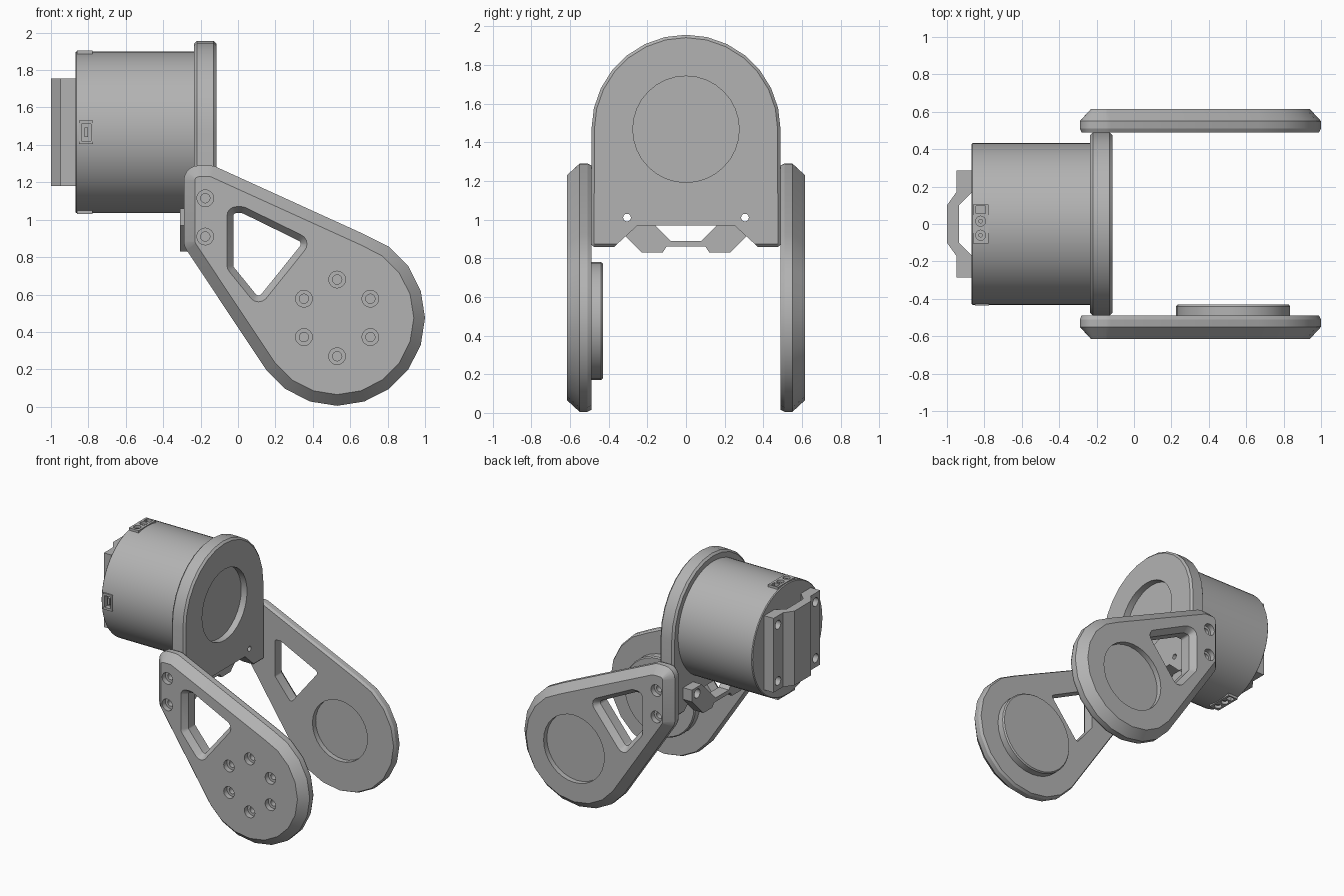
import bpy, bmesh, math

if "Cube" in bpy.data.objects:
    bpy.data.objects.remove(bpy.data.objects["Cube"])

grey = bpy.data.materials.new("plain_grey")
grey.use_nodes = True
grey.diffuse_color = (0.45, 0.45, 0.45, 1)
grey.node_tree.nodes["Principled BSDF"].inputs["Base Color"].default_value = (0.45, 0.45, 0.45, 1)
parts = []

# Profile coordinates (a, b) at level l, placed along an axis
PLACE = {"x": lambda a, b, l: (l, a, b),
         "y": lambda a, b, l: (a, l, b),
         "z": lambda a, b, l: (b, a, l)}


def finish(bm, name):
    bmesh.ops.recalc_face_normals(bm, faces=bm.faces)
    mesh = bpy.data.meshes.new(name)
    bm.to_mesh(mesh)
    bm.free()
    mesh.materials.append(grey)
    obj = bpy.data.objects.new(name, mesh)
    bpy.context.collection.objects.link(obj)
    parts.append(obj)
    return obj


def hull(name, circles, axis, rings, n=32):
    """Solid wrapped around circles (a, b, r), inset differently at each level."""
    bm = bmesh.new()
    for level, inset in rings:
        for a, b, r in circles:
            for i in range(n):
                t = math.tau * i / n
                p = (a + (r - inset) * math.cos(t), b + (r - inset) * math.sin(t), level)
                bm.verts.new(PLACE[axis](*p))
    res = bmesh.ops.convex_hull(bm, input=bm.verts)
    loose = {v for v in res["geom_interior"] + res["geom_unused"]
             if isinstance(v, bmesh.types.BMVert)}
    bmesh.ops.delete(bm, geom=list(loose), context="VERTS")
    bmesh.ops.dissolve_limit(bm, angle_limit=0.01, verts=bm.verts, edges=bm.edges)
    return finish(bm, name)


def disc(name, a, b, r, axis, l0, l1, n=32):
    return hull(name, [(a, b, r)], axis, [(l0, 0), (l1, 0)], n)


def prism(name, pts, axis, l0, l1):
    bm = bmesh.new()
    low, high = ([bm.verts.new(PLACE[axis](a, b, l)) for a, b in pts] for l in (l0, l1))
    bm.faces.new(low)
    bm.faces.new(high)
    for i in range(len(pts)):
        j = (i + 1) % len(pts)
        bm.faces.new((low[i], low[j], high[j], high[i]))
    return finish(bm, name)


def rect(a, b, w, h):
    return [(a - w, b - h), (a + w, b - h), (a + w, b + h), (a - w, b + h)]


def mirrored(half):
    return half + [(-a, b) for a, b in reversed(half)]


def cut(obj, *cutters):
    for c in cutters:
        mod = obj.modifiers.new("cut", "BOOLEAN")
        mod.operation, mod.solver, mod.object = "DIFFERENCE", "EXACT", c
        bpy.context.view_layer.objects.active = obj
        bpy.ops.object.modifier_apply(modifier=mod.name)
        parts.remove(c)
        bpy.data.objects.remove(c)


# Side arms: chamfered teardrop plates with a window and countersunk screws
PIVOT = (0.53, 0.475)
ARM = [(*PIVOT, 0.47), (-0.21, 1.21, 0.08), (-0.15, 1.21, 0.08), (-0.21, 0.884, 0.08)]
WINDOW = [(-0.01, 1.02, 0.05), (0.02, 1.02, 0.05), (0.315, 0.87, 0.055),
          (0.11, 0.615, 0.055), (-0.01, 0.755, 0.05)]


def make_arm(name, s):
    arm = hull(name, ARM, "y", [(s * 0.49, 0.01), (s * 0.51, 0), (s * 0.55, 0), (s * 0.615, 0.06)], 20)
    cut(arm, hull("window", WINDOW, "y", [(s * 0.4, 0.035), (s * 0.7, 0.035)], 16),
        hull("window_flare", WINDOW, "y", [(s * 0.57, 0.035), (s * 0.616, 0)], 16))
    screws = [(-0.175, 1.115), (-0.175, 0.91)]
    if s < 0:
        screws += [(PIVOT[0] + 0.205 * math.sin(k * math.pi / 3),
                    PIVOT[1] + 0.205 * math.cos(k * math.pi / 3)) for k in range(6)]
    for a, b in screws:
        cut(arm, disc("bore", a, b, 0.045, "y", s * 0.575, s * 0.7, 16),
            disc("hole", a, b, 0.025, "y", s * 0.53, s * 0.7, 16))
    return arm


make_arm("front_arm", -1)
back_arm = make_arm("back_arm", 1)
cut(back_arm, disc("outer_recess", *PIVOT, 0.26, "y", 0.575, 0.7),
    disc("inner_recess", *PIVOT, 0.235, "y", 0.4, 0.53))
hull("pivot_disc", [(*PIVOT, 0.305)], "y", [(-0.5, 0), (-0.44, 0), (-0.43, 0.008)])

# Arched face plate with a round recess and a notched lower edge
CENTRE = (0, 1.467)
plate = hull("face_plate", [(*CENTRE, 0.489), (-0.472, 0.877, 0.018), (0.472, 0.877, 0.018)], "x",
             [(-0.235, 0.015), (-0.22, 0), (-0.13, 0), (-0.115, 0.015)], 28)
cut(plate, prism("notch", mirrored([(0.25, 0.97), (0.414, 0.82)]), "x", -0.4, 0),
    disc("recess", *CENTRE, 0.275, "x", -0.165, 0))
for s in (-1, 1):
    cut(plate, disc("hole", s * 0.305, 1.01, 0.02, "x", -0.4, 0, 16))

# Motor drum
drum = hull("motor_drum", [(*CENTRE, 0.432)], "x", [(-0.87, 0.006), (-0.864, 0), (-0.23, 0)], 64)

# Connector ports on the top, bottom and front of the drum
for name, axis, mid, s, pts in (("top", "z", CENTRE[1], 1, rect(0, -0.82, 0.105, 0.042)),
                                ("bottom", "z", CENTRE[1], -1, rect(0, -0.82, 0.105, 0.042)),
                                ("front", "y", 0, -1, rect(-0.812, CENTRE[1], 0.038, 0.063))):
    def reach(d):
        return mid + s * d
    cut(drum, prism("pocket", pts, axis, reach(0.37), reach(0.5)))
    port = prism(name + "_port", pts, axis, reach(0.37), reach(0.437))
    a = sum(p[0] for p in pts) / 4
    b = sum(p[1] for p in pts) / 4
    if axis == "z":
        for da in (-0.06, 0.015):
            cut(port, disc("socket", a + da, b, 0.027, axis, reach(0.405), reach(0.5), 16))
            disc(name + "_pin", a + da, b, 0.012, axis, reach(0.4), reach(0.425), 12)
        cut(port, prism("slot", rect(a + 0.075, b, 0.02, 0.025), axis, reach(0.405), reach(0.5)))
    else:
        cut(port, prism("slot", rect(a, b, 0.026, 0.045), axis, reach(0.4), reach(0.5)))
        prism(name + "_pin", rect(a, b, 0.01, 0.025), axis, reach(0.39), reach(0.425))

# Bridge bracket on the drum's end, screwed down at four corners
bracket = prism("end_bracket", mirrored([(0.1, -1), (0.17, -0.95), (0.285, -0.95), (0.285, -0.865),
                                         (0.17, -0.865), (0.1, -0.935)]), "z", 1.18, 1.755)
for s in (-1, 1):
    for z in (1.25, 1.685):
        cut(bracket, disc("screw_hole", s * 0.23, z, 0.034, "x", -1.1, -0.9, 16))

# Cable guide bridge behind the lower edge of the plate
guide = prism("cable_guide", mirrored([(0.1, 0.86), (0.12, 0.83), (0.23, 0.83), (0.37, 0.97), (0.37, 1.06),
                                       (0.25, 1.06), (0.15, 0.96), (0.08, 0.89)]), "x", -0.31, -0.225)
for s in (-1, 1):
    cut(guide, disc("screw_hole", s * 0.305, 1.01, 0.035, "x", -0.4, -0.26, 16),
        disc("hole", s * 0.305, 1.01, 0.02, "x", -0.4, 0, 16))

# Smooth the curved walls, keep chamfers crisp
bpy.ops.object.select_all(action="DESELECT")
for obj in parts:
    obj.select_set(True)
bpy.context.view_layer.objects.active = parts[0]
bpy.ops.object.shade_smooth_by_angle(angle=math.radians(25))
